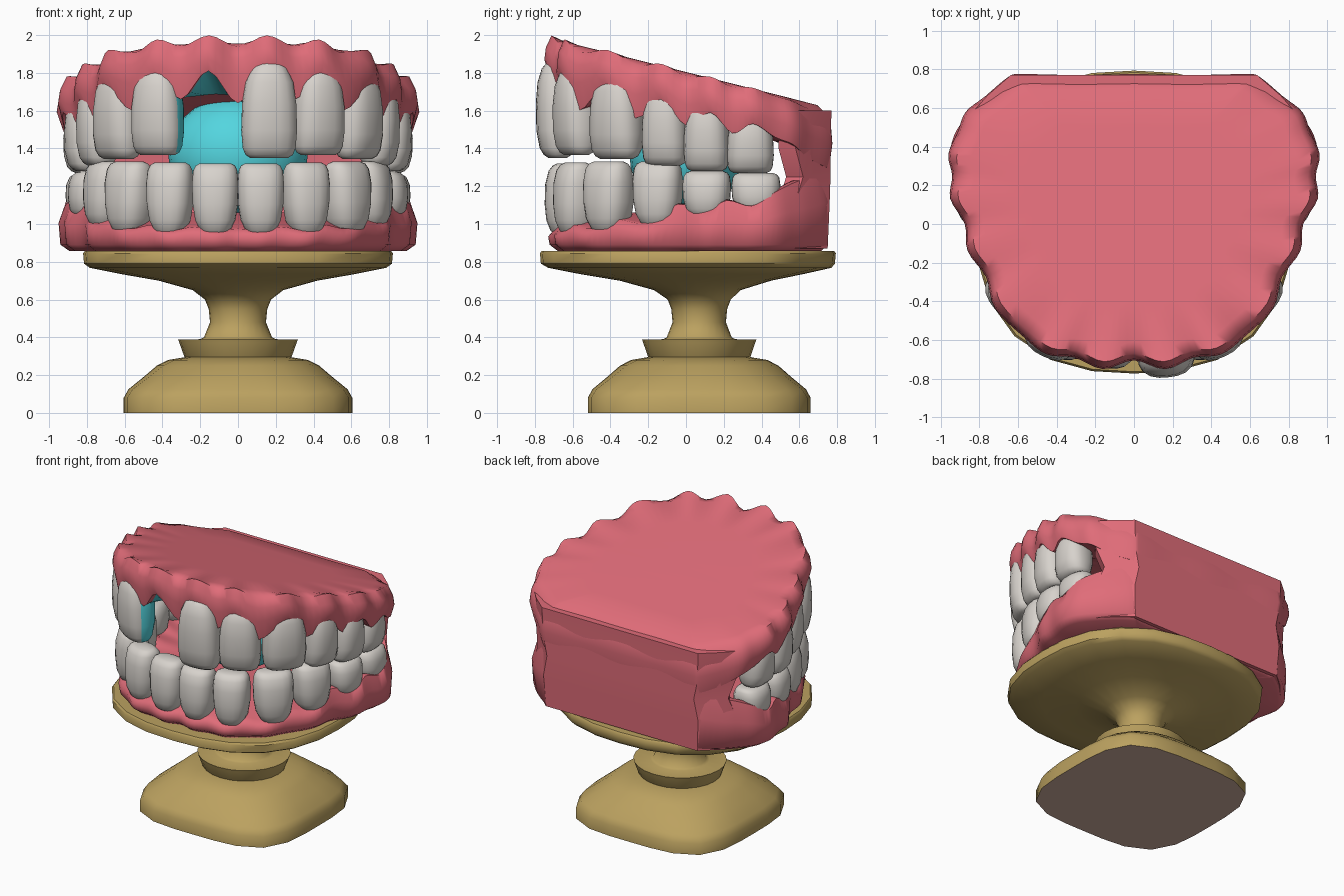
import bpy, bmesh, math
from mathutils import Vector

if "Cube" in bpy.data.objects:
    bpy.data.objects.remove(bpy.data.objects["Cube"])


def material(name, rgb):
    m = bpy.data.materials.new(name)
    m.diffuse_color = (*[(c / 255) ** 2.2 for c in rgb], 1)
    m.use_nodes = True
    m.node_tree.nodes["Principled BSDF"].inputs["Base Color"].default_value = m.diffuse_color
    return m


GUM = material("gum pink", (223, 108, 120))
TOOTH = material("tooth ivory", (214, 209, 203))
GOLD = material("stand gold", (186, 160, 96))
CYAN = material("cyan", (84, 212, 222))
PEACH = material("underside peach", (208, 174, 159))


def finish(bm, name, mats, rule=None, angle=45):
    """Turn a bmesh into a smooth-shaded object, colouring faces by a rule."""
    bmesh.ops.recalc_face_normals(bm, faces=bm.faces)
    bm.normal_update()
    bm.faces.index_update()
    if rule:
        for f in bm.faces:
            f.material_index = int(rule(f))
    me = bpy.data.meshes.new(name)
    bm.to_mesh(me)
    bm.free()
    ob = bpy.data.objects.new(name, me)
    bpy.context.collection.objects.link(ob)
    for m in mats:
        me.materials.append(m)
    bpy.ops.object.select_all(action='DESELECT')
    ob.select_set(True)
    bpy.context.view_layer.objects.active = ob
    bpy.ops.object.shade_smooth_by_angle(angle=math.radians(angle))
    return ob


def loft(name, rings, mats, rule=None, angle=45):
    """Skin a stack of closed rings and cap both ends."""
    bm = bmesh.new()
    rows = [[bm.verts.new(p) for p in r] for r in rings]
    n = len(rows[0])
    for a, b in zip(rows, rows[1:]):
        for i in range(n):
            j = (i + 1) % n
            bm.faces.new((a[i], a[j], b[j], b[i]))
    bm.faces.new(rows[0])
    bm.faces.new(rows[-1])
    return finish(bm, name, mats, rule, angle)


def squircle(rx, ry, n, z, cy=0.0, seg=24):
    """Superellipse ring: n=2 is an ellipse, larger n is squarer."""
    pts = []
    for i in range(seg):
        a = 2 * math.pi * i / seg
        c, s = math.cos(a), math.sin(a)
        k = (abs(c) ** n + abs(s) ** n) ** (-1 / n)
        pts.append(Vector((rx * c * k, cy + ry * s * k, z)))
    return pts


# ---- stand: foot with peach underside, collar, neck and plate ----
foot = [(.605, 0, 3.8), (.605, .08, 3.8), (.58, .125, 3.5), (.50, .19, 3),
        (.43, .25, 2.6), (.37, .28, 2.3), (.28, .295, 2)]
loft("stand_foot", [squircle(r, r * .975, n, z, .07) for r, z, n in foot],
     [GOLD, PEACH], lambda f: f.normal.z < -.9)
neck = [(.27, .28, .07), (.285, .30, .07), (.31, .37, .07), (.317, .388, .07),
        (.20, .39, .07), (.18, .40, .07), (.148, .48, .07), (.155, .55, .07),
        (.175, .60, .07), (.24, .65, .06), (.42, .70, .05), (.62, .735, .03),
        (.785, .768, .02), (.815, .79, .01), (.82, .845, .01), (.81, .858, .01)]
loft("stand_neck_and_plate",
     [squircle(r, r * .955, 2 + .45 * max(0, (r - .2) / .62) * (z > .6), z, cy)
      for r, z, cy in neck], [GOLD])

# ---- gum outlines: x, y and height of the gum line, at tooth gaps and centres ----
UPPER = [(0, -.705, 1.64), (.16, -.75, 1.81), (.31, -.69, 1.66), (.45, -.675, 1.78),
         (.57, -.585, 1.60), (.72, -.435, 1.73), (.765, -.275, 1.56), (.86, -.14, 1.66),
         (.875, 0, 1.52), (.95, .13, 1.59), (.94, .25, 1.48), (.96, .36, 1.53),
         (.91, .48, 1.46), (.87, .58, 1.42), (.77, .66, 1.35), (.65, .76, 1.3),
         (.58, .775, 1.3), (.3, .77, 1.3)]
LOWER = [(0, -.70, .98), (.12, -.73, .97), (.24, -.70, .99), (.37, -.69, .97),
         (.47, -.62, 1.0), (.60, -.53, .98), (.68, -.40, 1.03), (.79, -.22, 1.01),
         (.82, -.05, 1.11), (.91, .10, 1.07), (.92, .22, 1.13), (.95, .36, 1.10),
         (.92, .48, 1.17), (.84, .58, 1.22), (.76, .66, 1.25), (.64, .75, 1.3),
         (.58, .75, 1.3), (.3, .75, 1.3)]


def outline(half, sub=4):
    """Mirror a half outline and smooth it with a closed Catmull-Rom curve."""
    p = [Vector(q) for q in half]
    back = Vector((0, p[-1].y + .005, p[-1].z))
    p += [back] + [Vector((-q.x, q.y, q.z)) for q in reversed(p[1:])]
    out = []
    for i in range(len(p)):
        a, b, c, d = (p[(i + k) % len(p)] for k in (-1, 0, 1, 2))
        for s in range(sub):
            t = s / sub
            out.append(.5 * (2 * b + (c - a) * t + (2 * a - 5 * b + 4 * c - d) * t * t
                             + (3 * b - a - 3 * c + d) * t ** 3))
    return out


def row(path, scale, zf):
    """Scale an outline about the mouth centre; zf(y, gumline) gives the height."""
    pts = []
    for q in path:
        y = .1 + (q.y - .1) * scale
        pts.append(Vector((q.x * scale, y, zf(y, q.z))))
    return pts


def top(y):
    return 1.805 - .25 * y


def wave(y, g):
    return .3 * (g - (1.555 - .23 * y))


# ---- upper gum with palate; the socket of the missing tooth is cyan ----
up = outline(UPPER)
loft("upper_gum", [
    row(up, .6, lambda y, g: top(y)),
    row(up, .88, lambda y, g: top(y) - .002),
    row(up, .955, lambda y, g: top(y) - .012 + wave(y, g)),
    row(up, .99, lambda y, g: top(y) - .08 + wave(y, g)),
    row(up, 1.0, lambda y, g: .5 * (top(y) - .08) + .5 * g + .01),
    row(up, .975, lambda y, g: g),
    row(up, .92, lambda y, g: g + .01),
    row(up, .74, lambda y, g: top(y) - .25),
    row(up, .5, lambda y, g: top(y) - .19)], [GUM, CYAN],
    lambda f: f.index // len(up) == 6 and -.27 < f.calc_center_median().x < 0
    and f.calc_center_median().y < -.4, 60)

# ---- lower gum with mouth floor ----
lo = outline(LOWER)
loft("lower_gum", [
    row(lo, .6, lambda y, g: .858),
    row(lo, .94, lambda y, g: .858),
    row(lo, .99, lambda y, g: .89),
    row(lo, 1.0, lambda y, g: .45 * .89 + .55 * g),
    row(lo, .965, lambda y, g: g - .005),
    row(lo, .92, lambda y, g: g),
    row(lo, .72, lambda y, g: 1.06),
    row(lo, .5, lambda y, g: 1.04)], [GUM], None, 60)

# ---- back wall joining both gums ----
wall = [(.75, .49), (.82, .58), (.75, .66), (.63, .765)]
rings = []
for z, sx, dy in ((.87, .98, -.015), (1.1, 1.0, -.005), (1.25, .95, 0), (1.4, 1.0, 0), (1.6, 1.01, .005)):
    right = [Vector((x * sx, y + dy + (.04 if z == 1.25 and y < .6 else 0), z)) for x, y in wall]
    rings.append(right + [Vector((-q.x, q.y, q.z)) for q in reversed(right)])
loft("back_wall", rings, [GUM], None, 35)

# ---- teeth: x, y, yaw, half width, biting edge z, root z ----
UPPER_TEETH = [(.165, -.68, 6, .148, 1.35, 1.87), (.425, -.58, 26, .14, 1.365, 1.84),
               (.633, -.367, 51, .148, 1.345, 1.81), (.74, -.11, 72, .122, 1.31, 1.74),
               (.805, .11, 80, .12, 1.28, 1.67), (.812, .34, 92, .125, 1.27, 1.60)]
LOWER_TEETH = [(.12, -.635, 4, .124, 1.32, .93), (.36, -.585, 20, .124, 1.325, .93),
               (.575, -.41, 48, .136, 1.33, .94), (.70, -.15, 70, .132, 1.33, .97),
               (.785, .11, 80, .127, 1.28, 1.02), (.80, .37, 90, .13, 1.27, 1.04)]
# height fraction from biting edge to root, width factor, depth factor
SHAPE = [(0, .68, .43), (.03, .85, .64), (.10, .95, .84), (.28, 1, 1),
         (.55, .97, 1.03), (.77, .86, .95), (.91, .64, .75), (1, .34, .40)]


def tooth(name, side, x, y, yaw, w, edge, root, rule=None):
    a = math.radians(yaw) * side
    rings = []
    for t, fw, fd in SHAPE:
        ring = []
        for p in squircle(w * fw, .11 * fd, 2.6, edge + (root - edge) * t, 0, 20):
            ring.append((side * x + p.x * math.cos(a) - p.y * math.sin(a),
                         y + p.x * math.sin(a) + p.y * math.cos(a), p.z))
        rings.append(ring)
    loft(name, rings, [TOOTH, CYAN], rule, 50)


for side, label in ((1, "right"), (-1, "left")):
    for i, spec in enumerate(UPPER_TEETH):
        if side < 0 and i == 0:
            continue  # missing tooth
        # the tooth beside the gap is cyan on the side facing it
        rule = (lambda f: f.normal.x > .75) if side < 0 and i == 1 else None
        tooth(f"upper_tooth_{label}_{i + 1}", side, *spec, rule)
    for i, spec in enumerate(LOWER_TEETH):
        tooth(f"lower_tooth_{label}_{i + 1}", side, *spec)

# ---- cyan core inside the mouth ----
bm = bmesh.new()
bmesh.ops.create_uvsphere(bm, u_segments=24, v_segments=14, radius=1)
for v in bm.verts:
    v.co = Vector((v.co.x * .37, v.co.y * .3, 1.37 + v.co.z * .31))
finish(bm, "mouth_core", [CYAN])
